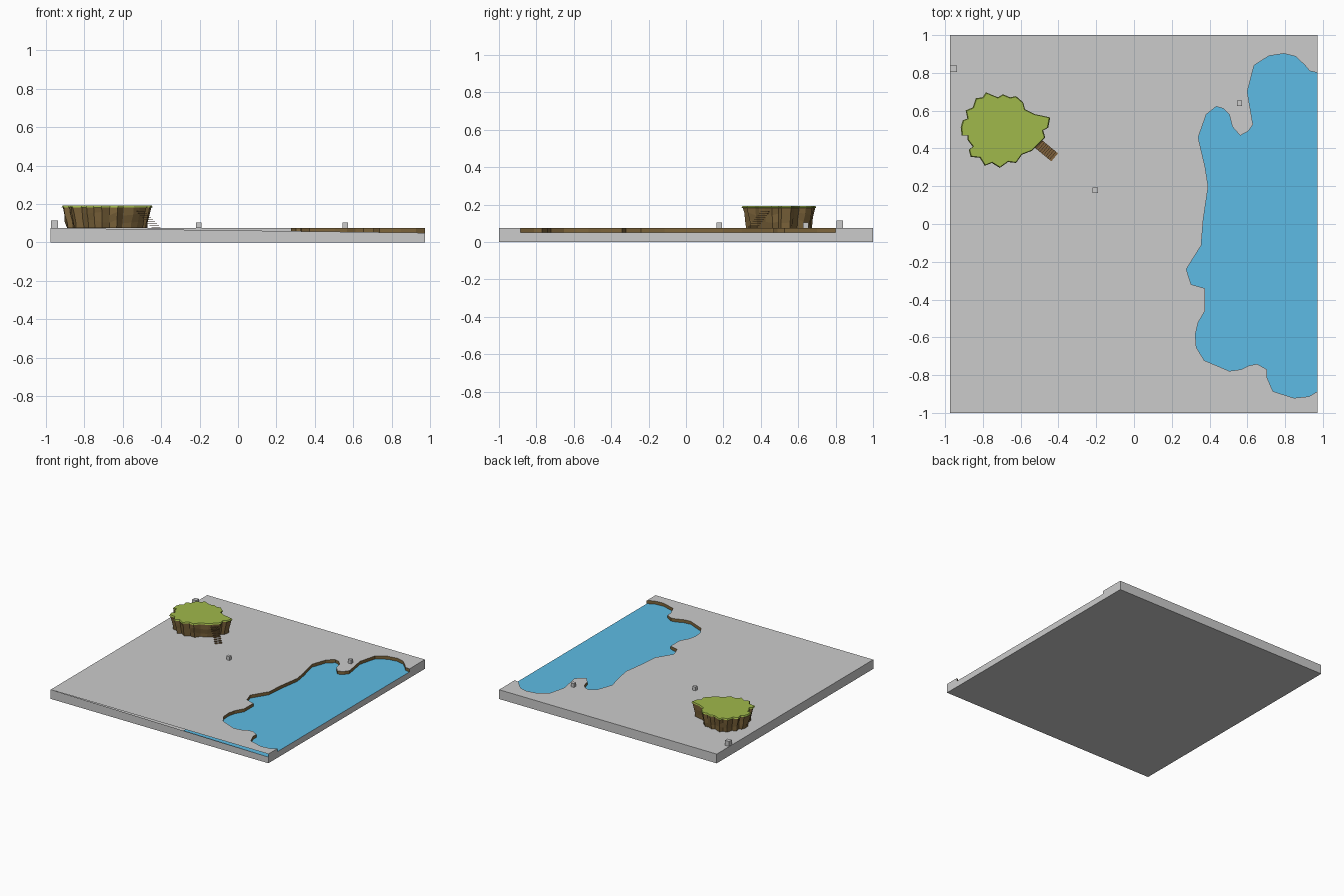
import bpy, bmesh, math, random
from mathutils import Vector

if "Cube" in bpy.data.objects:
    bpy.data.objects.remove(bpy.data.objects["Cube"])
random.seed(4)

X0, X1, TOP, WATER = -0.975, 0.972, 0.075, 0.05


def material(name, rgb):
    m = bpy.data.materials.new(name)
    m.diffuse_color = (*rgb, 1)
    m.use_nodes = True
    m.node_tree.nodes["Principled BSDF"].inputs["Base Color"].default_value = m.diffuse_color
    return m


STONE = material("grey_ground", (0.60, 0.60, 0.60))
EARTH = material("brown_earth", (0.21, 0.132, 0.045))
GRASS = material("green_grass", (0.35, 0.48, 0.07))
LAKE = material("blue_water", (0.11, 0.50, 0.78))
WOOD = material("brown_wood", (0.21, 0.12, 0.045))


def build(name, verts, faces, mat):
    """Flat-shaded mesh object, with n-gons triangulated."""
    bm = bmesh.new()
    vs = [bm.verts.new(v) for v in verts]
    for f in faces:
        bm.faces.new([vs[i] for i in f])
    bm.normal_update()
    bmesh.ops.triangulate(bm, faces=[f for f in bm.faces if len(f.verts) > 4], ngon_method='EAR_CLIP')
    me = bpy.data.meshes.new(name)
    bm.to_mesh(me)
    bm.free()
    me.materials.append(mat)
    ob = bpy.data.objects.new(name, me)
    bpy.context.collection.objects.link(ob)
    return ob


def box(name, c, size, mat, turn=0.0):
    ux = Vector((math.cos(turn), math.sin(turn), 0))
    uy = Vector((-ux.y, ux.x, 0))
    v = [Vector(c) + ux * (sx * size[0] / 2) + uy * (sy * size[1] / 2) + Vector((0, 0, sz * size[2] / 2))
         for sz in (-1, 1) for sx, sy in ((-1, -1), (1, -1), (1, 1), (-1, 1))]
    f = [(3, 2, 1, 0), (4, 5, 6, 7)] + [(i, (i + 1) % 4, (i + 1) % 4 + 4, i + 4) for i in range(4)]
    return build(name, v, f, mat)


# Shoreline, counter-clockwise from the back right edge
shore = [(X1, .80), (.93, .81), (.905, .84), (.857, .886), (.794, .902), (.715, .89), (.636, .84),
         (.60, .70), (.63, .526), (.604, .49), (.562, .468), (.52, .516), (.504, .58), (.472, .611),
         (.435, .622), (.383, .58), (.34, .458), (.377, .30), (.393, .198), (.367, .024),
         (.356, -.114), (.309, -.188), (.277, -.24), (.303, -.32), (.377, -.341), (.377, -.458),
         (.34, -.521), (.325, -.585), (.33, -.653), (.372, -.722), (.504, -.778), (.567, -.77),
         (.61, -.749), (.652, -.741), (.704, -.77), (.704, -.812), (.736, -.886), (.847, -.921),
         (.926, -.913), (X1, -.886)]
n = len(shore)

# Ground sheet with the lake left out
outline = shore + [(X1, -1), (X0, -1), (X0, 1), (X1, 1)]
build("ground_top", [(x, y, TOP) for x, y in outline], [tuple(reversed(range(n + 4)))], STONE)

# Base walls; the front one slopes down to water level on the right
y0, y1 = shore[-1][1], shore[0][1]
walls = [[(X0, -1, 0), (X1, -1, 0), (X1, -1, WATER), (X0, -1, TOP)],
         [(X1, 1, 0), (X0, 1, 0), (X0, 1, TOP), (X1, 1, TOP)],
         [(X0, 1, 0), (X0, -1, 0), (X0, -1, TOP), (X0, 1, TOP)],
         [(X0, 1, 0), (X1, 1, 0), (X1, -1, 0), (X0, -1, 0)]]
walls += [[(X1, a, 0), (X1, b, 0), (X1, b, h), (X1, a, h)]
          for a, b, h in ((-1, y0, TOP), (y0, y1, WATER), (y1, 1, TOP))]
build("base_walls", [v for w in walls for v in w],
      [tuple(range(4 * i, 4 * i + 4)) for i in range(len(walls))], STONE)

# Lake banks and water
build("lake_bank", [(x, y, TOP) for x, y in shore] + [(x, y, WATER) for x, y in shore],
      [(i, i + 1, n + i + 1, n + i) for i in range(n - 1)], EARTH)
build("lake_water", [(.2, -1, WATER), (X1, -1, WATER), (X1, 1, WATER), (.2, 1, WATER)], [(0, 1, 2, 3)], LAKE)

# Plateau outline, clockwise from the left tip, then reversed
rim = [(-.915, .51), (-.905, .548), (-.88, .558), (-.889, .60), (-.852, .616), (-.836, .664),
       (-.80, .669), (-.783, .695), (-.72, .669), (-.694, .685), (-.657, .669), (-.625, .675),
       (-.588, .643), (-.578, .606), (-.525, .58), (-.493, .574), (-.446, .563), (-.456, .51),
       (-.483, .495), (-.472, .458), (-.509, .42), (-.541, .389), (-.594, .368), (-.625, .325),
       (-.667, .33), (-.71, .299), (-.752, .325), (-.789, .31), (-.815, .352), (-.863, .357),
       (-.873, .394), (-.852, .41), (-.88, .447), (-.88, .468), (-.91, .468)][::-1]
m = len(rim)
cx, cy = -.68, .50


def ring(scale, z, jitter=0.0):
    out = []
    for x, y in rim:
        s = scale + random.uniform(-jitter, jitter)
        out.append((cx + (x - cx) * s, cy + (y - cy) * s, z + random.uniform(-jitter, jitter) * .4))
    return out


def bands(rings):
    return [(k * m + i, k * m + (i + 1) % m, (k + 1) * m + (i + 1) % m, (k + 1) * m + i)
            for k in range(rings - 1) for i in range(m)]


# Rocky cliff and the grass cap with a thin lip
build("plateau_cliff", ring(.89, TOP) + ring(.92, .11, .025) + ring(.95, .15, .025) + ring(.985, .186),
      bands(4), EARTH)
build("plateau_grass", ring(.985, .182) + ring(1.01, .183) + ring(.985, .193),
      bands(3) + [tuple(range(2 * m, 3 * m))], GRASS)

# Steps from the plateau down to the ground
steps, turn = 11, math.radians(-40)
for i in range(steps):
    t = i / (steps - 1)
    box(f"step_{i + 1}", (-.526 + .100 * t, .440 - .082 * t, .182 - .102 * t), (.016, .055, .003), WOOD, turn)

# Loose stone blocks
for i, (x, y, w, h) in enumerate(((-.955, .822, .036, .04), (-.205, .178, .028, .03), (.558, .64, .028, .03))):
    box(f"block_{i + 1}", (x, y, TOP + h / 2), (w, w, h), STONE)
